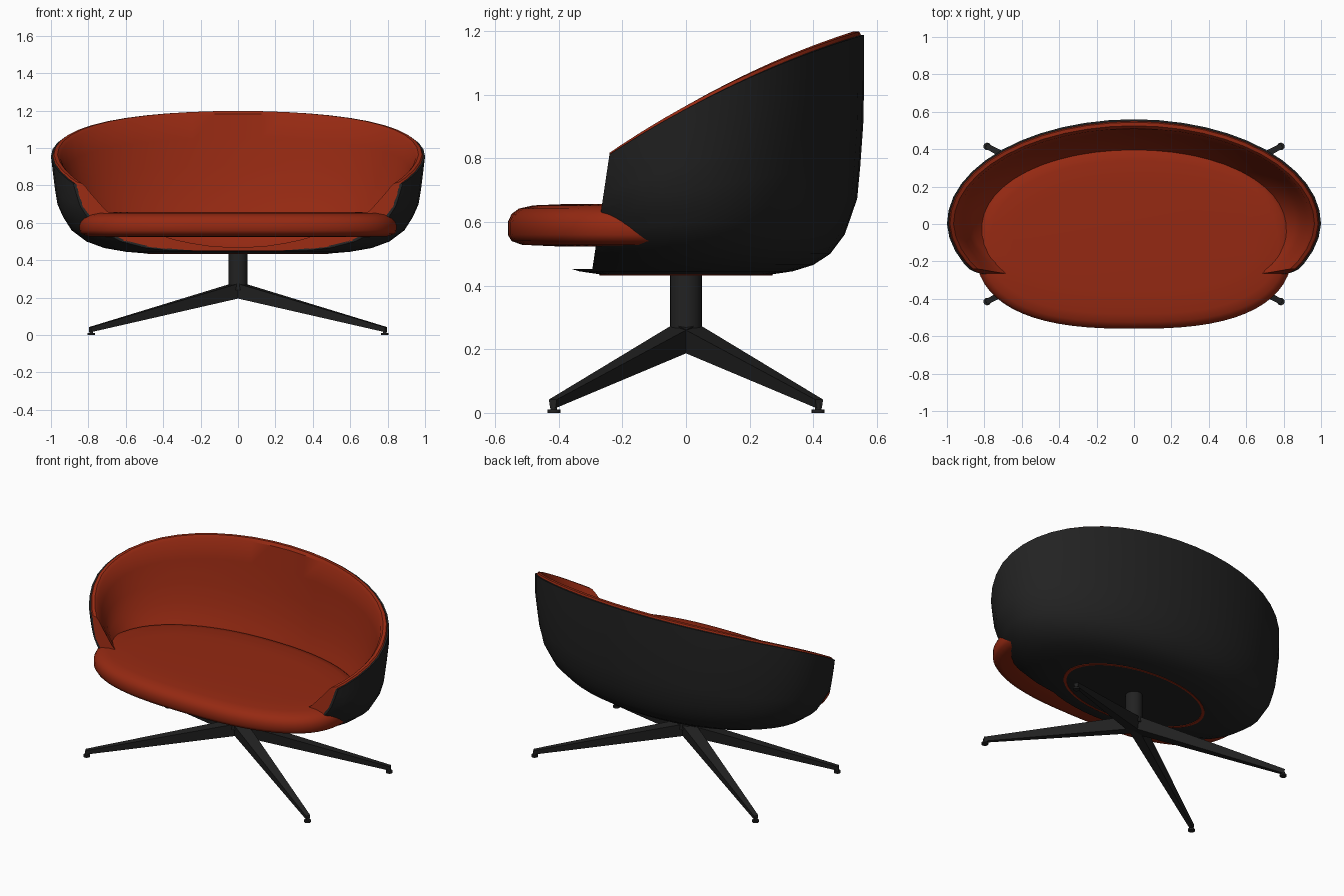
import bpy, bmesh, math
from mathutils import Vector

if "Cube" in bpy.data.objects:
    bpy.data.objects.remove(bpy.data.objects["Cube"])

N = 48  # sides around the bowl


def material(name, rgb):
    m = bpy.data.materials.new(name)
    m.diffuse_color = (*rgb, 1)
    m.use_nodes = True
    m.node_tree.nodes["Principled BSDF"].inputs["Base Color"].default_value = m.diffuse_color
    return m


RED = material("red upholstery", (0.30, 0.022, 0.006))
BLACK = material("black shell", (0.016, 0.016, 0.016))


def finish(bm, name, mat, angle=35):
    bmesh.ops.recalc_face_normals(bm, faces=bm.faces[:])
    me = bpy.data.meshes.new(name)
    bm.to_mesh(me)
    bm.free()
    me.materials.append(mat)
    me.shade_smooth()
    me.set_sharp_from_angle(angle=math.radians(angle))
    ob = bpy.data.objects.new(name, me)
    bpy.context.collection.objects.link(ob)
    return ob


def loft(rings, close=False):
    """Skin a stack of point rings; cap the ends or close the stack on itself."""
    bm = bmesh.new()
    vs = [[bm.verts.new(p) for p in r] for r in rings]
    n = len(vs[0])
    pairs = list(zip(vs, vs[1:]))
    if close:
        pairs.append((vs[-1], vs[0]))
    for a, b in pairs:
        for i in range(n):
            j = (i + 1) % n
            bm.faces.new((a[i], a[j], b[j], b[i]))
    if not close:
        bm.faces.new(vs[0])
        bm.faces.new(vs[-1])
    return bm


# Bowl profile: height -> scale of the plan ellipse
PROFILE = [(.435, .48), (.445, .60), (.465, .715), (.50, .81), (.56, .89),
           (.67, .96), (.76, .976), (.95, 1.0), (1.3, 1.0)]
LOW = [.435, .445, .465, .50, .56]
UP = [.08, .18, .35, .55, .78, 1]


def scale(z):
    for (z0, s0), (z1, s1) in zip(PROFILE, PROFILE[1:]):
        if z <= z1:
            return s0 + (s1 - s0) * max(0, z - z0) / (z1 - z0)
    return 1


def bowl_ring(level, off=0.0, dz=0.0, upper=False):
    """Ring at a fixed height, or (upper) at a fraction of the way to the sloped rim."""
    pts = []
    for i in range(N):
        t = 2 * math.pi * i / N
        z = level
        if upper:
            y = .56 * math.sin(t)
            z = .56 + level * (.955 + .533 * y - .209 * y * y - .56)
        s = scale(z)
        pts.append(((s - off) * math.cos(t), (.56 * s - off) * math.sin(t), z + dz))
    return pts


def cut_front(bm):
    """Open the bowl along the slanted front plane and cap the cut."""
    no = Vector((0, -.335, .05)).normalized()
    r = bmesh.ops.bisect_plane(bm, geom=bm.verts[:] + bm.edges[:] + bm.faces[:], dist=1e-5,
                               plane_co=(0, -.24, .815), plane_no=no, clear_outer=True)
    edges = [e for e in r["geom_cut"] if isinstance(e, bmesh.types.BMEdge)]
    bmesh.ops.triangle_fill(bm, edges=edges, use_beauty=True, normal=no)


# Outer shell
rings = [bowl_ring(z) for z in LOW] + [bowl_ring(u, upper=True) for u in UP]
rings += [bowl_ring(u, .012, upper=True) for u in reversed(UP)]
rings += [bowl_ring(z, .01, .008) for z in reversed(LOW)]
bm = loft(rings)
cut_front(bm)
finish(bm, "outer_shell", BLACK)

# Bottom pan with its low front lip
finish(loft([bowl_ring(z) for z in (.435, .445, .452)]), "shell_bottom_pan", BLACK)

# Padded lining, thicker towards the seat
rings = [bowl_ring(z, .008, .005) for z in LOW] + [bowl_ring(u, .01, upper=True) for u in UP]
rings += [bowl_ring(1, .016, .010, True), bowl_ring(1, .035, .010, True),
          bowl_ring(1, .05, -.006, True)]
for u, off in ((.78, .068), (.55, .085), (.35, .102), (.18, .125), (.08, .13)):
    rings.append(bowl_ring(u, off, upper=True))
for z, off, dz in ((.56, .13, 0), (.50, .13, .005), (.465, .10, .012), (.445, .05, .02)):
    rings.append(bowl_ring(z, off, dz))
bm = loft(rings)
cut_front(bm)
finish(bm, "inner_lining", RED)


# Seat cushion
def seat_ring(inset, z):
    pts = []
    for i in range(64):
        t = 2 * math.pi * i / 64
        c, s = math.cos(t), math.sin(t)
        n, b = (2.2, .52) if s > 0 else (2.6, .46)
        pts.append(((.85 - inset) * math.copysign(abs(c) ** (2 / n), c),
                    -.10 + (b - inset) * math.copysign(abs(s) ** (2 / n), s), z))
    return pts


finish(loft([seat_ring(*p) for p in ((.16, .523), (.045, .528), (.012, .54), (0, .56), (0, .60),
                                     (.012, .625), (.035, .642), (.08, .652), (.2, .657))]),
       "seat_cushion", RED, 50)


# Thin red seam ring under the shell
def ellipse(s, z):
    return [(s * math.cos(2 * math.pi * i / N), .56 * s * math.sin(2 * math.pi * i / N), z)
            for i in range(N)]


finish(loft([ellipse(.465, .437), ellipse(.465, .432), ellipse(.485, .432), ellipse(.485, .437)],
            close=True), "underside_seam", RED)


# Pedestal column
def cylinder(name, r, z0, z1, x=0, y=0, n=24):
    def circle(z):
        return [(x + r * math.cos(2 * math.pi * i / n), y + r * math.sin(2 * math.pi * i / n), z)
                for i in range(n)]
    finish(loft([circle(z0), circle(z1)]), name, BLACK)


cylinder("pedestal_column", .05, .24, .44)

# Four tapering legs with round feet
FX, FY = .785, .415
for sx, side in ((-1, "left"), (1, "right")):
    for sy, end in ((-1, "front"), (1, "back")):
        d = Vector((sx * FX, sy * FY, 0)).normalized()
        w = Vector((-d.y, d.x, 0))
        sections = []
        for r, h, z0, z1 in ((0, .042, .198, .28), (.895, .014, .015, .042)):
            sections.append([d * r + w * a * h + Vector((0, 0, z))
                             for a, z in ((-.7, z0), (.7, z0), (1, z1), (-1, z1))])
        finish(loft(sections), f"{end}_{side}_leg", BLACK)
        cylinder(f"{end}_{side}_foot", .02, 0, .011, sx * FX, sy * FY, 16)
        cylinder(f"{end}_{side}_foot_stem", .01, .008, .03, sx * FX, sy * FY, 12)
